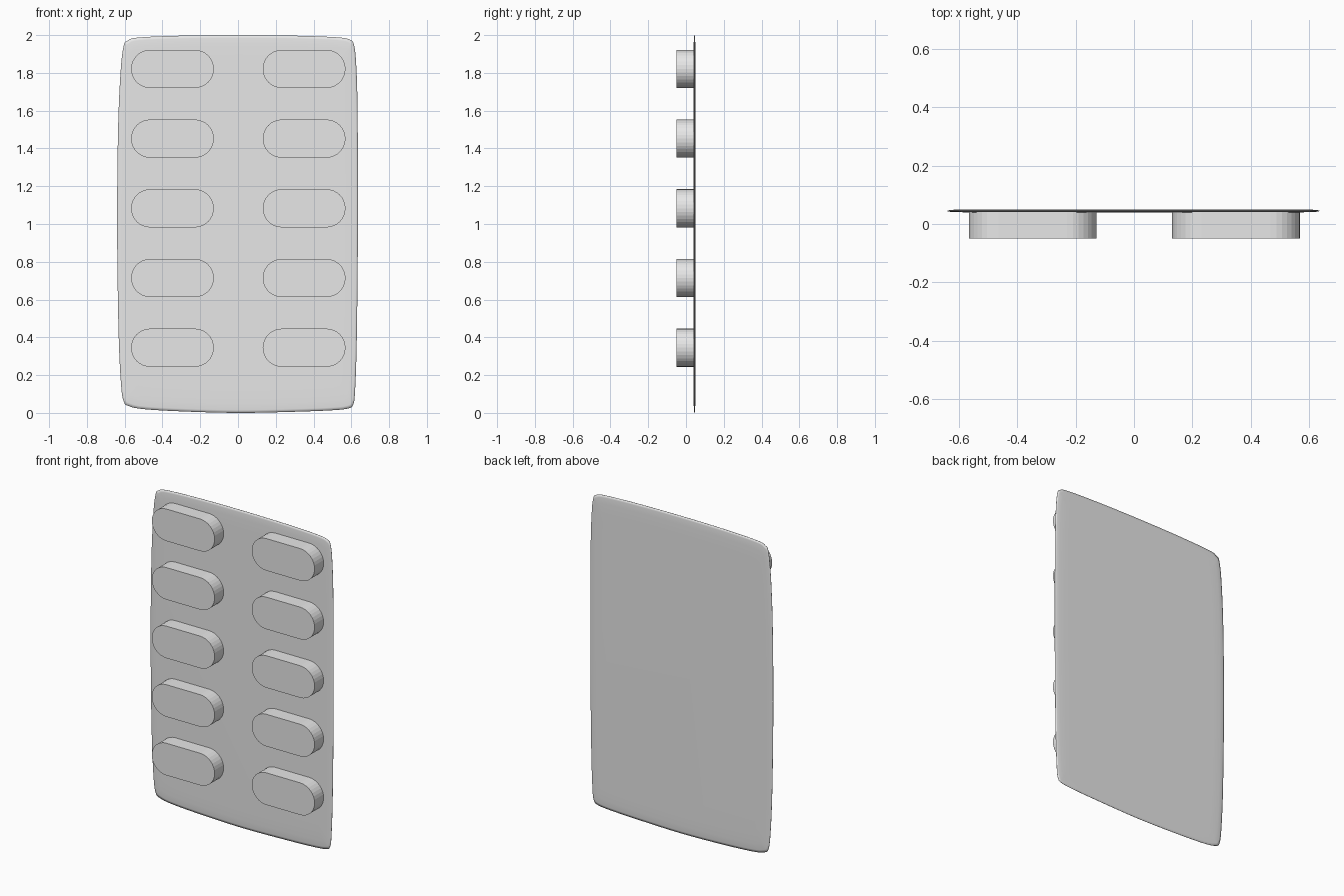
import bpy
import bmesh
import math
from mathutils import Vector

cube = bpy.data.objects.get("Cube")
if cube:
    bpy.data.objects.remove(cube, do_unlink=True)

grey = bpy.data.materials.new("light_grey")
grey.use_nodes = True
grey.diffuse_color = (0.8, 0.8, 0.8, 1)
grey.node_tree.nodes["Principled BSDF"].inputs["Base Color"].default_value = (0.8, 0.8, 0.8, 1)


def loft(name, rings, smooth):
    """Skin matching rings of points and cap both ends."""
    bm = bmesh.new()
    loops = [[bm.verts.new(p) for p in ring] for ring in rings]
    for a, b in zip(loops, loops[1:]):
        for i in range(len(a)):
            j = (i + 1) % len(a)
            bm.faces.new((a[i], a[j], b[j], b[i]))
    bm.faces.new(loops[0])
    bm.faces.new(loops[-1])
    bmesh.ops.recalc_face_normals(bm, faces=bm.faces)
    for face in bm.faces:
        face.smooth = smooth
    mesh = bpy.data.meshes.new(name)
    bm.to_mesh(mesh)
    bm.free()
    mesh.materials.append(grey)
    obj = bpy.data.objects.new(name, mesh)
    bpy.context.collection.objects.link(obj)
    return obj


def smooth_loop(points, steps=4):
    """Closed Catmull-Rom curve through the points."""
    pts = [Vector(p) for p in points]
    n = len(pts)
    result = []
    for i in range(n):
        a, b, c, d = (pts[(i + k) % n] for k in (-1, 0, 1, 2))
        for s in range(steps):
            t = s / steps
            result.append(0.5 * (2 * b + (c - a) * t + (2 * a - 5 * b + 4 * c - d) * t * t
                                 + (3 * b - a - 3 * c + d) * t ** 3))
    return result


# Backing sheet: softly bowed rectangle that thins towards its rim
outline = smooth_loop([
    (0, 0), (0.3, 0.006), (0.5, 0.014), (0.585, 0.024), (0.61, 0.045), (0.62, 0.12),
    (0.629, 0.4), (0.635, 1), (0.633, 1.6), (0.626, 1.84), (0.615, 1.945), (0.595, 1.974),
    (0.53, 1.988), (0.3, 1.997), (0, 2), (-0.3, 1.997), (-0.53, 1.987), (-0.585, 1.97),
    (-0.606, 1.94), (-0.622, 1.8), (-0.635, 1.5), (-0.64, 1), (-0.633, 0.45),
    (-0.62, 0.16), (-0.605, 0.06), (-0.575, 0.035), (-0.5, 0.02), (-0.3, 0.008)])
taper = [(0.88, 0.005), (0.95, 0.0045), (0.985, 0.003), (1, 0.001)]
profile = [(s, -h) for s, h in taper] + [(s, h) for s, h in reversed(taper)]
loft("backing_sheet", [[(p.x * s, 0.045 + h, 1 + (p.y - 1) * s) for p in outline]
                       for s, h in profile], True)


# Pill pockets: two columns of five upright-walled capsules
def pocket(name, cx, cz, half_length=0.219, radius=0.101, segments=16):
    ring = []
    for side in (1, -1):
        for k in range(segments + 1):
            a = side * math.pi / 2 * (1 if side < 0 else -1) + math.pi * k / segments
            if side < 0:
                a += math.pi
            ring.append((cx + side * (half_length - radius) + radius * math.cos(a),
                         cz + radius * math.sin(a)))
    loft(name, [[(x, y, z) for x, z in ring] for y in (-0.05, 0.042)], False)


for row in range(5):
    for label, x in (("right", -0.347), ("left", 0.35)):
        pocket(f"pill_pocket_{label}_{row + 1}", x, 0.345 + row * 0.369)
